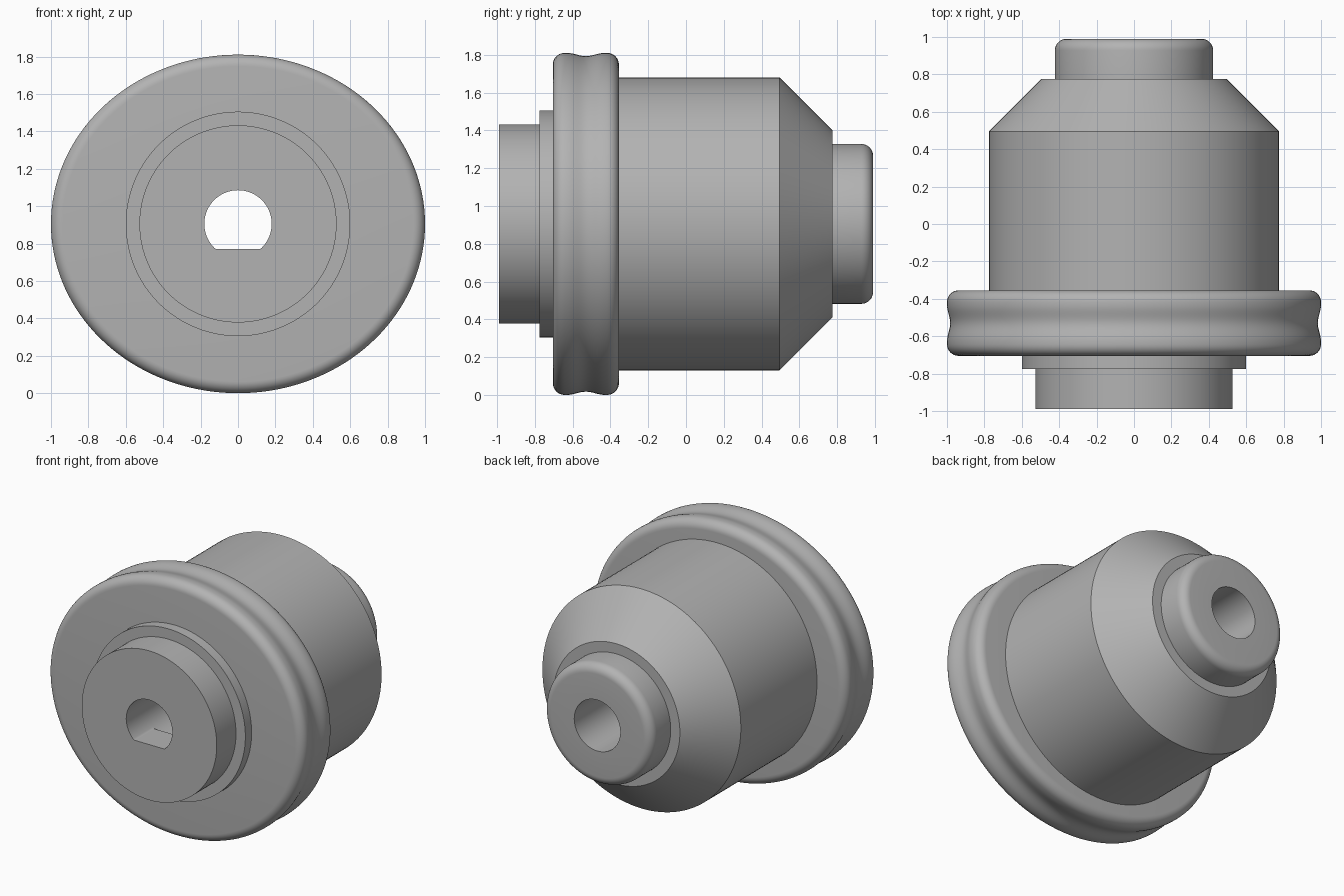
import bpy, bmesh
from math import sin, cos, pi, radians

SEGMENTS = 144
AXIS_Z = 0.905
BORE = 0.18
FLAT = -0.135      # height of the keyed flat, measured from the axis

if "Cube" in bpy.data.objects:
    bpy.data.objects.remove(bpy.data.objects["Cube"], do_unlink=True)

grey = bpy.data.materials.new("plain grey")
grey.use_nodes = True
colour = (0.45, 0.45, 0.45, 1)
grey.diffuse_color = colour
grey.node_tree.nodes["Principled BSDF"].inputs["Base Color"].default_value = colour


def ring(y, rx, rz=None, lowest=-9):
    """One cross-section around the y axis, optionally cut flat at the bottom."""
    rz = rx if rz is None else rz
    angles = [2 * pi * i / SEGMENTS for i in range(SEGMENTS)]
    return [(rx * cos(a), y, AXIS_Z + max(rz * sin(a), lowest)) for a in angles]


def loft(name, rings):
    """Join the cross-sections into a closed tube-like solid."""
    bm = bmesh.new()
    loops = [[bm.verts.new(p) for p in r] for r in rings]
    for a, b in zip(loops, loops[1:] + loops[:1]):
        for i in range(SEGMENTS):
            j = (i + 1) % SEGMENTS
            bm.faces.new((a[i], a[j], b[j], b[i]))
    bmesh.ops.remove_doubles(bm, verts=bm.verts, dist=1e-5)
    bmesh.ops.recalc_face_normals(bm, faces=bm.faces)
    mesh = bpy.data.meshes.new(name)
    bm.to_mesh(mesh)
    bm.free()
    mesh.materials.append(grey)
    obj = bpy.data.objects.new(name, mesh)
    bpy.context.collection.objects.link(obj)
    bpy.ops.object.select_all(action="DESELECT")
    obj.select_set(True)
    bpy.context.view_layer.objects.active = obj
    bpy.ops.object.shade_smooth_by_angle(angle=radians(30))


def fillet(radius, steps=8):
    """Pairs of (distance from the end face, inset from the side)."""
    angles = [pi / 2 * i / steps for i in range(steps + 1)]
    return [(radius * (1 - cos(a)), radius * (1 - sin(a))) for a in angles]


# Oval flange with rounded rims and a shallow groove around the edge
front, back, middle = -0.705, -0.355, -0.53
half_groove, depth = 0.1, 0.017
outline = [(front + d, inset) for d, inset in fillet(0.062)]
for i in range(17):
    t = i / 8 - 1
    outline.append((middle + t * half_groove, depth * (1 + cos(pi * t)) / 2))
outline += [(back - d, inset) for d, inset in reversed(fillet(0.062))]
loft("oval_flange", [ring(front, BORE)]
     + [ring(y, 1 - inset, 0.905 - inset) for y, inset in outline]
     + [ring(back, BORE)])

# Main barrel with its tapered shoulder
loft("barrel", [ring(back, BORE), ring(back, 0.775), ring(0.495, 0.775),
                ring(0.775, 0.495), ring(0.775, BORE)])

# Stepped collar in front of the flange
loft("front_collar", [ring(-0.775, BORE), ring(-0.775, 0.6),
                      ring(front, 0.6), ring(front, BORE)])

# Front boss with a D-shaped hole
loft("front_boss", [ring(-0.99, BORE, lowest=FLAT), ring(-0.99, 0.527),
                    ring(-0.775, 0.527), ring(-0.775, BORE, lowest=FLAT)])

# Rear boss with a rounded end
end = 0.99
loft("rear_boss", [ring(0.775, BORE), ring(0.775, 0.423)]
     + [ring(end - d, 0.423 - inset) for d, inset in reversed(fillet(0.062))]
     + [ring(end, BORE)])
